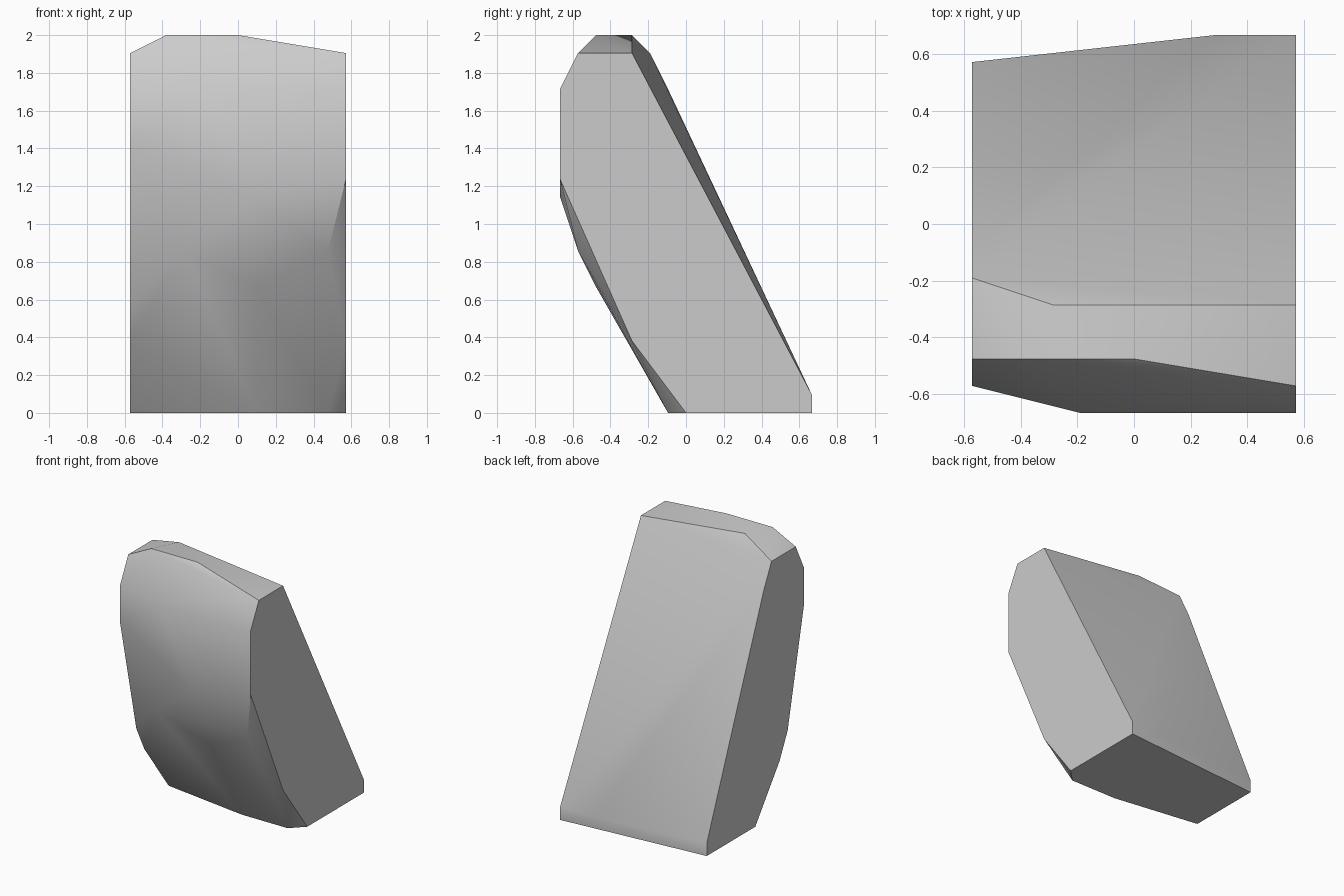
import bpy
import bmesh

# Remove the default object only
default = bpy.data.objects.get("Cube")
if default:
    bpy.data.objects.remove(default, do_unlink=True)

UNIT = 2 / 21        # the stone is laid out on a coarse grid, 21 steps tall
HALF_WIDTH = 6


def make_material(name, colour):
    material = bpy.data.materials.new(name)
    material.use_nodes = True
    material.diffuse_color = colour
    material.node_tree.nodes["Principled BSDF"].inputs["Base Color"].default_value = colour
    return material


def side_corners(x, outline):
    """Place a (y, z) outline on a flat side of the stone."""
    return [(x, y, z) for y, z in outline]


def make_stone(name, corners, material):
    """Wrap grid corners in a convex skin with smooth, angle-limited shading."""
    bm = bmesh.new()
    for corner in corners:
        bm.verts.new([step * UNIT for step in corner])
    hull = bmesh.ops.convex_hull(bm, input=bm.verts)
    spare = {v for v in hull["geom_interior"] + hull["geom_unused"]
             if isinstance(v, bmesh.types.BMVert) and v.is_valid}
    bmesh.ops.delete(bm, geom=list(spare), context="VERTS")
    bmesh.ops.recalc_face_normals(bm, faces=bm.faces)

    mesh = bpy.data.meshes.new(name)
    bm.to_mesh(mesh)
    bm.free()
    mesh.materials.append(material)
    stone = bpy.data.objects.new(name, mesh)
    bpy.context.collection.objects.link(stone)

    bpy.ops.object.select_all(action="DESELECT")
    stone.select_set(True)
    bpy.context.view_layer.objects.active = stone
    bpy.ops.object.shade_smooth_by_angle()
    return stone


# Flat cut sides, from the foot up the front and down the sloping back
left_side = side_corners(HALF_WIDTH, [
    (0, 0), (-3, 4), (-7, 13), (-7, 18), (-6, 20), (-3, 20), (7, 1), (7, 0)])
right_side = side_corners(-HALF_WIDTH, [
    (0, 0), (-3, 4), (-4, 6), (-6, 15), (-6, 18), (-5, 20),
    (-2, 20), (-1, 18), (6, 1), (6, 0)])

# Bevelled crown
crown = [(-4, -5, 21), (0, -5, 21), (-3, -3, 21)]

# Bulging front and undercut
front_bulge = [(-2, -7, 18), (1, -7, 12), (-3, -6, 9), (5, -6, 9), (1, -5, 7)]

# Front and back edges of the foot
foot = [(1, -1, 0), (5, -1, 0), (3, 7, 1)]

stone_grey = make_material("stone grey", (0.6, 0.6, 0.6, 1))
make_stone("leaning_stone", left_side + right_side + crown + front_bulge + foot, stone_grey)
